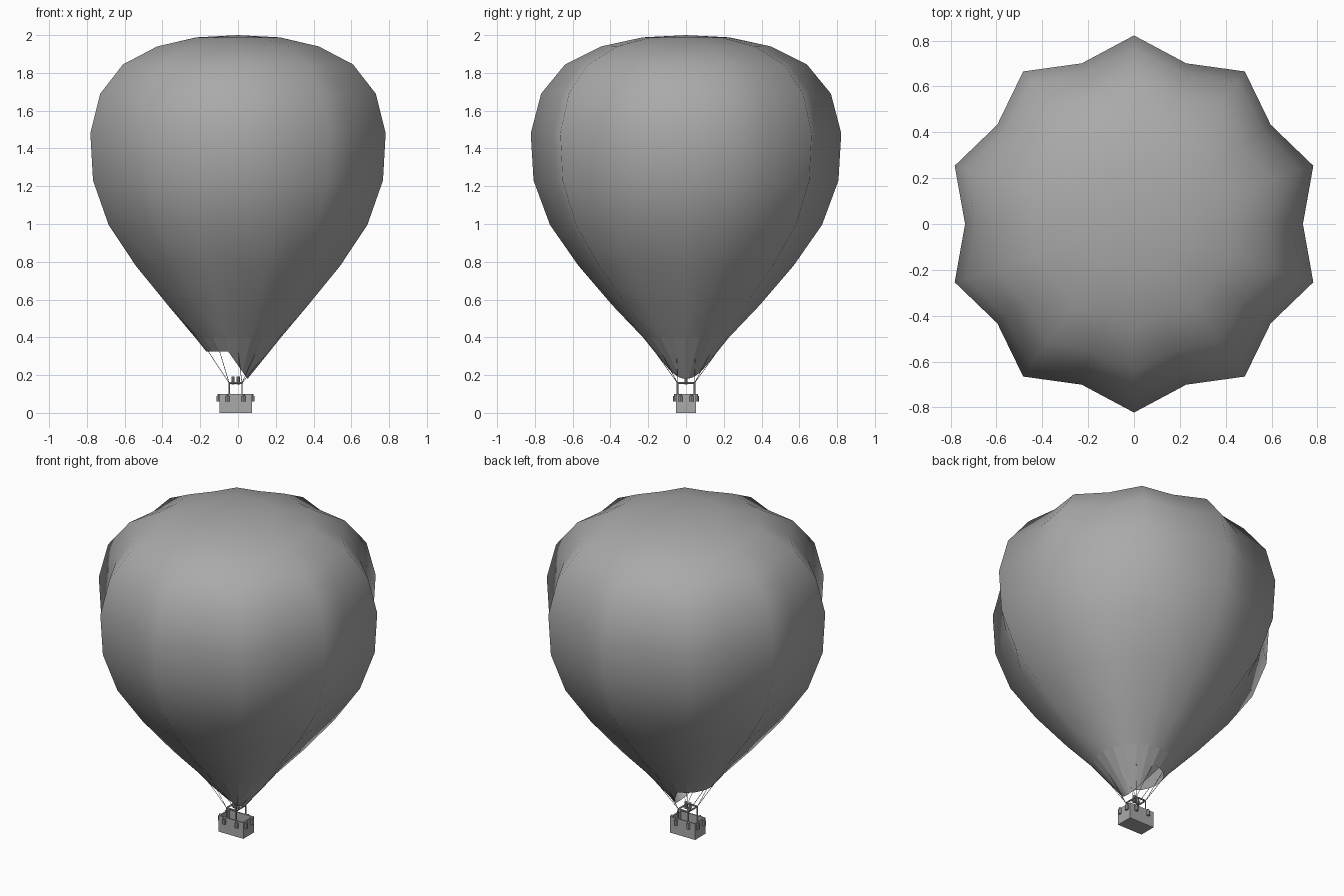
import bpy, bmesh
from math import sin, cos, pi, radians
from mathutils import Vector

if "Cube" in bpy.data.objects:
    bpy.data.objects.remove(bpy.data.objects["Cube"])

grey = bpy.data.materials.new("mid grey")
grey.use_nodes = True
GREY = (0.4, 0.4, 0.4, 1)
grey.diffuse_color = GREY
grey.node_tree.nodes["Principled BSDF"].inputs["Base Color"].default_value = GREY

SIDES = 20
MIDDLE = -0.013      # basket centre along x


def finish(bm, name, smooth=False, recalc=True):
    if recalc:
        bmesh.ops.recalc_face_normals(bm, faces=bm.faces)
    mesh = bpy.data.meshes.new(name)
    bm.to_mesh(mesh)
    bm.free()
    mesh.materials.append(grey)
    for p in mesh.polygons:
        p.use_smooth = smooth
    ob = bpy.data.objects.new(name, mesh)
    bpy.context.collection.objects.link(ob)
    return ob


def angle(i):
    return pi / 2 + 2 * pi * i / SIDES


def add_box(bm, centre, size):
    made = bmesh.ops.create_cube(bm, size=1)["verts"]
    for v in made:
        v.co = Vector(centre) + Vector([c * s for c, s in zip(v.co, size)])


def add_rod(bm, a, b, radius, segments=6):
    a, b = Vector(a), Vector(b)
    d = b - a
    made = bmesh.ops.create_cone(bm, cap_ends=True, segments=segments, radius1=radius,
                                 radius2=radius, depth=d.length)["verts"]
    turn = Vector((0, 0, 1)).rotation_difference(d)
    for v in made:
        v.co = turn @ v.co + (a + b) / 2


# Envelope: ten-lobed star rings of (ridge radius, height, valley ratio)
rings = [(0.23, 1.988, 0.96), (0.45, 1.94, 0.93), (0.64, 1.845, 0.91),
         (0.767, 1.69, 0.9), (0.822, 1.48, 0.896), (0.807, 1.23, 0.896),
         (0.72, 0.995, 0.896), (0.57, 0.78, 0.9), (0.39, 0.57, 0.92),
         (0.228, 0.4, 1.0)]
bm = bmesh.new()
loops = []
for r, z, ratio in rings:
    loops.append([bm.verts.new((r * k * cos(angle(i)), r * k * sin(angle(i)), z))
                  for i in range(SIDES) for k in [ratio if i % 2 else 1]])
crown = bm.verts.new((0, 0, 2))
for i in range(SIDES):
    j = (i + 1) % SIDES
    bm.faces.new((crown, loops[0][i], loops[0][j]))
    for up, low in zip(loops, loops[1:]):
        bm.faces.new((up[i], low[i], low[j], up[j]))
finish(bm, "envelope", smooth=True, recalc=False)

# Skirt: short cone band round the mouth
bm = bmesh.new()
top, low = [[bm.verts.new((r * cos(angle(i)), r * sin(angle(i)), z)) for i in range(SIDES)]
            for r, z in ((0.228, 0.4), (0.168, 0.325))]
for i in range(SIDES):
    j = (i + 1) % SIDES
    bm.faces.new((top[i], low[i], low[j], top[j]))
finish(bm, "skirt_band", recalc=False)

# Scoop: the cone carried on down at the left, cut by a slanted plane
bm = bmesh.new()
upper, lower = [], []
for i in range(-6, 7):
    a = 2 * pi * i / SIDES
    t = max(0.0, (0.168 * cos(a) + 0.052) / (0.102 + 0.118 * cos(a)))
    r = 0.168 - 0.118 * t
    upper.append(bm.verts.new((0.168 * cos(a), 0.168 * sin(a), 0.325)))
    lower.append(bm.verts.new((r * cos(a), r * sin(a), 0.325 - 0.145 * t)))
for i in range(12):
    bm.faces.new((upper[i], lower[i], lower[i + 1], upper[i + 1]))
bmesh.ops.remove_doubles(bm, verts=bm.verts, dist=0.0005)
finish(bm, "scoop", recalc=False)

# Basket: open box with a floor
bm = bmesh.new()
add_box(bm, (MIDDLE, 0, 0.005), (0.172, 0.104, 0.01))
for s in (-1, 1):
    add_box(bm, (MIDDLE, s * 0.048, 0.05), (0.172, 0.008, 0.1))
    add_box(bm, (MIDDLE + s * 0.082, 0, 0.05), (0.008, 0.088, 0.1))
finish(bm, "basket")

# Bags hung round the basket rim
bm = bmesh.new()
spots = [(x, s * 0.057) for x in (-0.043, 0.043) for s in (-1, 1)]
spots += [(s * 0.09, y) for y in (-0.03, 0.03) for s in (-1, 1)]
for x, y in spots:
    add_rod(bm, (MIDDLE + x, y, 0.06), (MIDDLE + x, y, 0.09), 0.011, 8)
    add_rod(bm, (MIDDLE + x, y, 0.09), (MIDDLE + x, y, 0.1), 0.006, 8)
finish(bm, "hanging_bags")

# Burner frame on four posts
corners = [(MIDDLE + sx * 0.034, sy * 0.045) for sx, sy in ((-1, -1), (1, -1), (1, 1), (-1, 1))]
bm = bmesh.new()
for k, (x, y) in enumerate(corners):
    add_rod(bm, (x, y, 0.01), (x, y, 0.158), 0.004)
    nx, ny = corners[(k + 1) % 4]
    add_rod(bm, (x, y, 0.158), (nx, ny, 0.158), 0.005)
add_box(bm, (MIDDLE, 0, 0.158), (0.068, 0.012, 0.006))
finish(bm, "burner_frame")

# Twin burners
bm = bmesh.new()
for s in (-1, 1):
    add_rod(bm, (MIDDLE + s * 0.014, 0, 0.15), (MIDDLE + s * 0.014, 0, 0.192), 0.009, 10)
finish(bm, "burners")

# Ropes from the frame corners to the skirt edge
bm = bmesh.new()
for i in range(0, SIDES, 2):
    end = Vector((0.166 * cos(angle(i)), 0.166 * sin(angle(i)), 0.326))
    x, y = min(corners, key=lambda c: (Vector((c[0], c[1])) - end.xy).length)
    add_rod(bm, (x, y, 0.158), end, 0.0015, 4)
finish(bm, "ropes")
